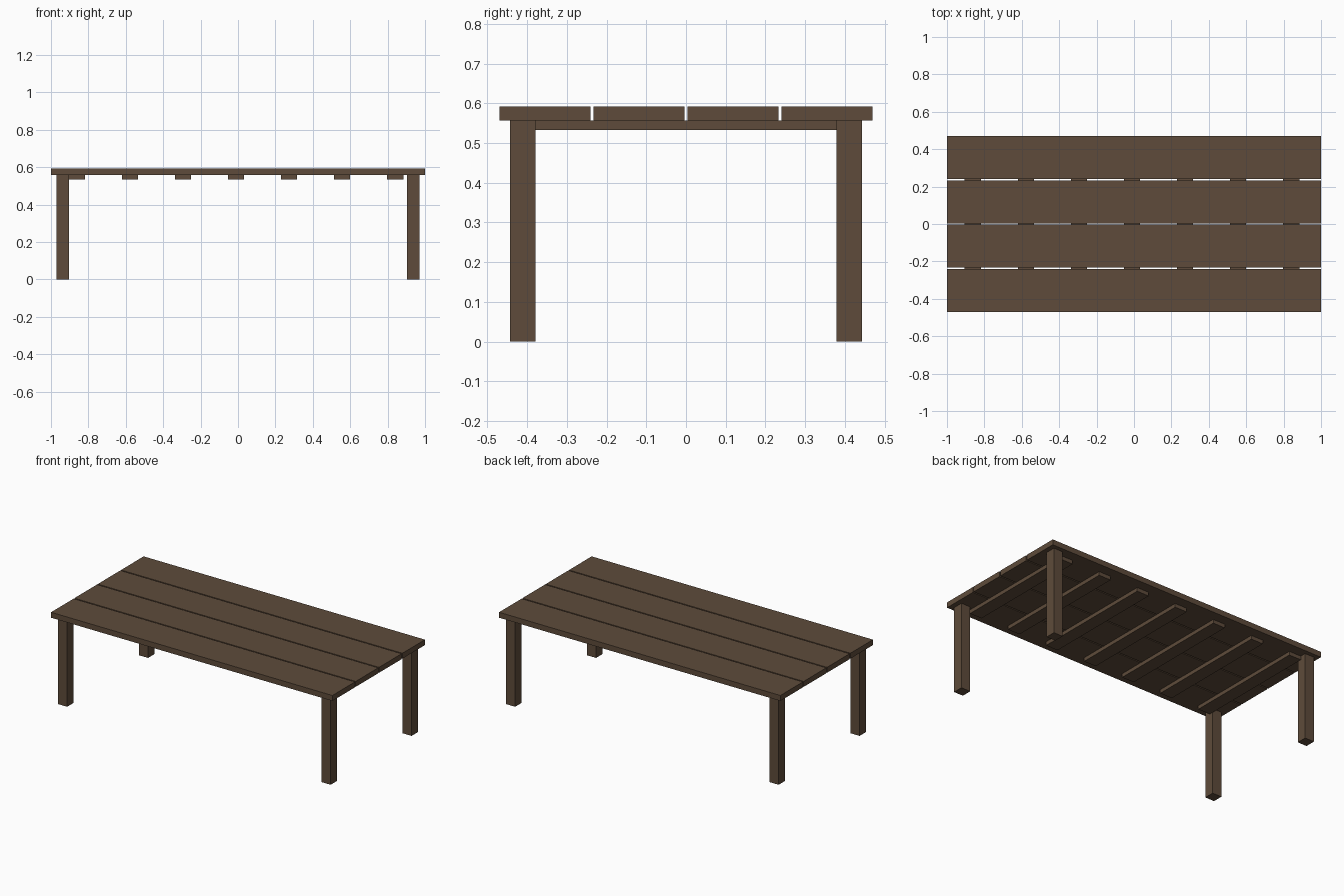
import bpy

if "Cube" in bpy.data.objects:
    bpy.data.objects.remove(bpy.data.objects["Cube"])

# One dark brown wood colour for everything
wood = bpy.data.materials.new("dark brown wood")
wood.diffuse_color = (0.112, 0.071, 0.043, 1.0)
wood.use_nodes = True
wood.node_tree.nodes["Principled BSDF"].inputs["Base Color"].default_value = wood.diffuse_color


def box(name, x, y, z):
    """Box from (min, max) ranges on each axis."""
    ranges = (x, y, z)
    bpy.ops.mesh.primitive_cube_add(size=1, location=[(a + b) / 2 for a, b in ranges])
    ob = bpy.context.object
    ob.name = name
    ob.scale = [b - a for a, b in ranges]
    bpy.ops.object.transform_apply(location=False, rotation=False, scale=True)
    ob.data.materials.append(wood)
    return ob


TOP, UNDER, SLAT_BOTTOM = 0.592, 0.557, 0.533

# Four long tabletop planks with narrow gaps
for i in range(4):
    cy = (i - 1.5) * 0.237
    box(f"tabletop_plank_{i + 1}", (-1, 1), (cy - 0.1145, cy + 0.1145), (UNDER, TOP))

# Seven cross slats beneath the planks
for i in range(7):
    cx = -0.862 + i * 0.2838
    box(f"cross_slat_{i + 1}", (cx - 0.043, cx + 0.043), (-0.405, 0.405), (SLAT_BOTTOM, UNDER))

# Four square legs
for sx, side in ((-1, "left"), (1, "right")):
    for sy, end in ((-1, "front"), (1, "back")):
        cx, cy = sx * 0.937, sy * 0.411
        box(f"{end}_{side}_leg", (cx - 0.0325, cx + 0.0325), (cy - 0.0325, cy + 0.0325), (0, UNDER))
